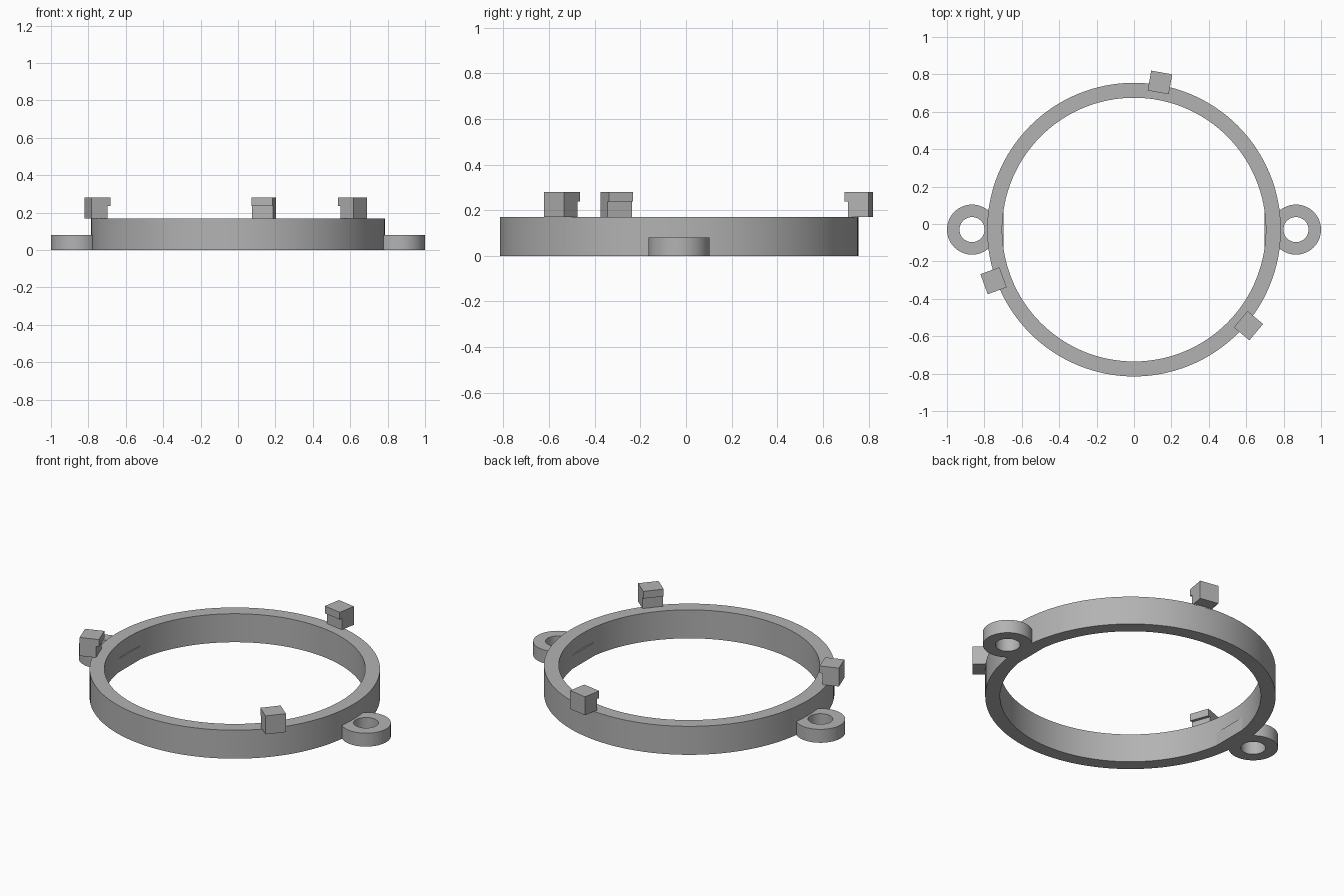
import bpy, bmesh, math
from mathutils import Matrix

if "Cube" in bpy.data.objects:
    bpy.data.objects.remove(bpy.data.objects["Cube"])

CY = -0.03  # ring centre in y

grey = bpy.data.materials.new("plain grey")
grey.diffuse_color = (0.45, 0.45, 0.45, 1)
grey.use_nodes = True
grey.node_tree.nodes["Principled BSDF"].inputs["Base Color"].default_value = grey.diffuse_color


def finish(name, bm, smooth=False):
    bmesh.ops.recalc_face_normals(bm, faces=bm.faces[:])
    mesh = bpy.data.meshes.new(name)
    bm.to_mesh(mesh)
    bm.free()
    mesh.materials.append(grey)
    obj = bpy.data.objects.new(name, mesh)
    bpy.context.collection.objects.link(obj)
    if smooth:
        bpy.ops.object.select_all(action='DESELECT')
        obj.select_set(True)
        bpy.context.view_layer.objects.active = obj
        bpy.ops.object.shade_smooth_by_angle(angle=math.radians(30))
    return obj


def tube(name, x, y, r_in, r_out, height, sides):
    """Flat ring with a rectangular section standing on z = 0."""
    bm = bmesh.new()
    section = [(r_in, 0), (r_out, 0), (r_out, height), (r_in, height)]
    loops = []
    for i in range(sides):
        a = 2 * math.pi * i / sides
        loops.append([bm.verts.new((x + r * math.cos(a), y + r * math.sin(a), z))
                      for r, z in section])
    for i in range(sides):
        a, b = loops[i], loops[(i + 1) % sides]
        for k in range(4):
            m = (k + 1) % 4
            bm.faces.new((a[k], b[k], b[m], a[m]))
    return finish(name, bm, True)


def prism(name, profile, half_width, matrix):
    """Extrude an (x, z) profile along y, then place it."""
    bm = bmesh.new()
    face = bm.faces.new([bm.verts.new((x, -half_width, z)) for x, z in profile])
    out = bmesh.ops.extrude_face_region(bm, geom=[face])
    verts = [v for v in out["geom"] if isinstance(v, bmesh.types.BMVert)]
    bmesh.ops.translate(bm, verts=verts, vec=(0, 2 * half_width, 0))
    bm.transform(matrix)
    return finish(name, bm)


# Main ring
tube("main_ring", 0, CY, 0.705, 0.785, 0.17, 128)

# Screw ears with the flat pads that show on the inner wall
for side, label in ((1, "right"), (-1, "left")):
    tube(label + "_ear", side * 0.866, CY, 0.067, 0.134, 0.08, 64)
    x0, x1 = 0.697, 0.765
    prism(label + "_ear_pad",
          [(side * x0, 0), (side * x1, 0), (side * x1, 0.08), (side * x0, 0.08)],
          0.11, Matrix.Translation((0, CY, 0)))

# Three clips with a small inward lip at the top
clip = [(0.762, 0.165), (0.785, 0.165), (0.785, 0.17), (0.853, 0.17),
        (0.853, 0.28), (0.745, 0.28), (0.745, 0.237), (0.762, 0.237)]
for n, angle in enumerate((80, 200, 320)):
    place = Matrix.Translation((0, CY, 0)) @ Matrix.Rotation(math.radians(angle), 4, 'Z')
    prism("clip_%d" % (n + 1), clip, 0.057, place)
